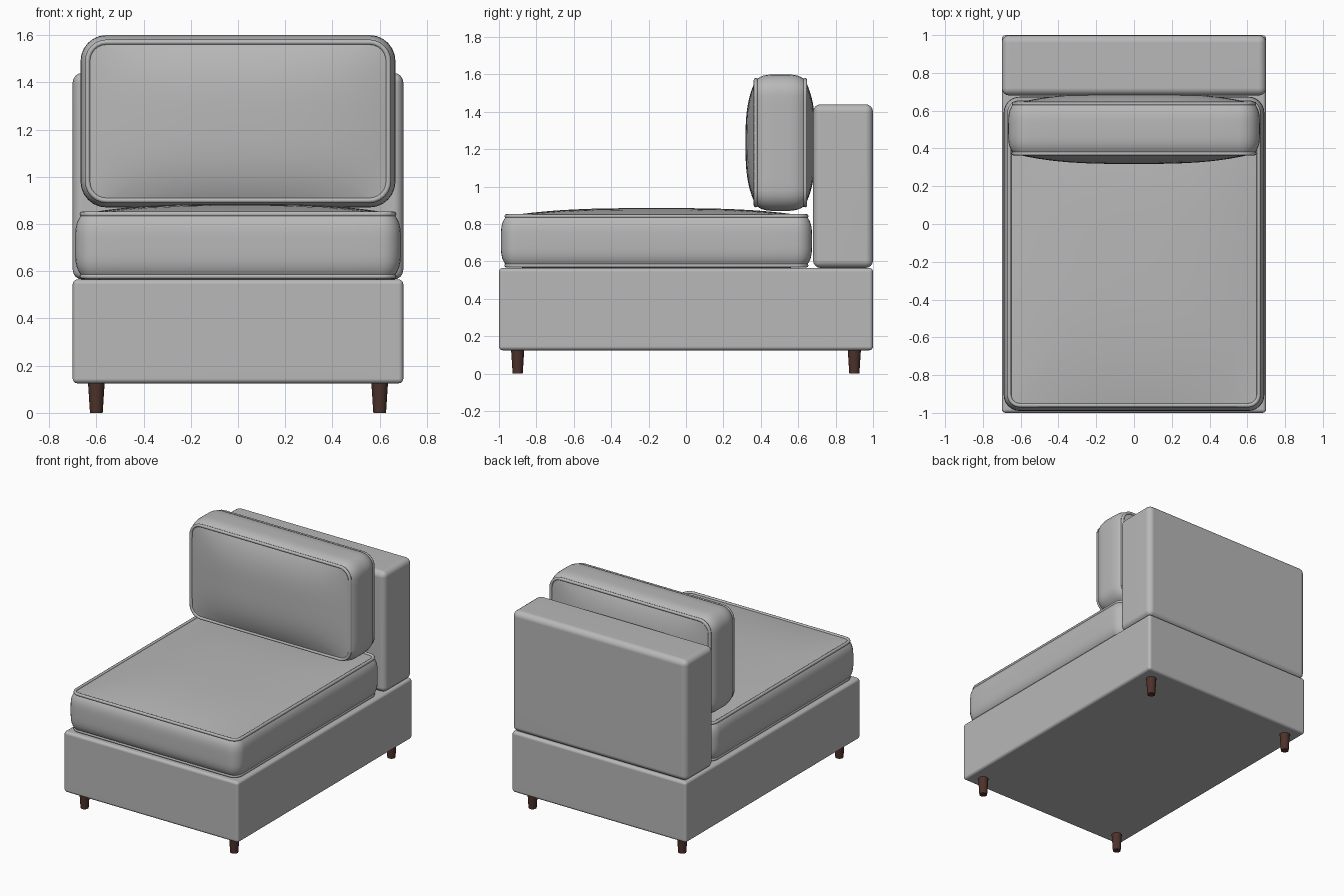
import bpy
import bmesh
import math
from mathutils import Matrix, Vector

cube = bpy.data.objects.get("Cube")
if cube:
    bpy.data.objects.remove(cube, do_unlink=True)


def make_material(name, rgb, roughness):
    mat = bpy.data.materials.new(name)
    mat.use_nodes = True
    mat.diffuse_color = (*rgb, 1)
    bsdf = mat.node_tree.nodes["Principled BSDF"]
    bsdf.inputs["Base Color"].default_value = (*rgb, 1)
    bsdf.inputs["Roughness"].default_value = roughness
    return mat


fabric = make_material("grey fabric", (0.48, 0.48, 0.48), 0.8)
wood = make_material("dark brown wood", (0.075, 0.032, 0.024), 0.5)


def select_only(obj):
    bpy.ops.object.select_all(action="DESELECT")
    obj.select_set(True)
    bpy.context.view_layer.objects.active = obj


def finish(name, bm, mat, angle=40):
    bmesh.ops.recalc_face_normals(bm, faces=bm.faces)
    mesh = bpy.data.meshes.new(name)
    bm.to_mesh(mesh)
    bm.free()
    mesh.materials.append(mat)
    obj = bpy.data.objects.new(name, mesh)
    bpy.context.collection.objects.link(obj)
    select_only(obj)
    bpy.ops.object.shade_smooth_by_angle(angle=math.radians(angle))
    return obj


def rounded_box(name, low, high, radius):
    low, high = Vector(low), Vector(high)
    bm = bmesh.new()
    bmesh.ops.create_cube(bm, size=1)
    bmesh.ops.scale(bm, vec=high - low, verts=bm.verts)
    bmesh.ops.translate(bm, vec=(low + high) / 2, verts=bm.verts)
    bmesh.ops.bevel(bm, geom=bm.edges[:], offset=radius, segments=4,
                    profile=0.5, affect="EDGES")
    obj = finish(name, bm, fabric)
    obj.modifiers.new("flat panels", "WEIGHTED_NORMAL").keep_sharp = True


def outline(hx, hy, r, arc=6, straight=10):
    """Rounded rectangle with evenly divided straight runs."""
    corners = []
    for i, (sx, sy) in enumerate([(1, 1), (-1, 1), (-1, -1), (1, -1)]):
        centre = Vector((sx * (hx - r), sy * (hy - r)))
        angles = [math.pi / 2 * (i + k / arc) for k in range(arc + 1)]
        corners.append([centre + r * Vector((math.cos(a), math.sin(a)))
                        for a in angles])
    points = []
    for i, corner in enumerate(corners):
        start, end = corner[-1], corners[(i + 1) % 4][0]
        points += corner
        points += [start.lerp(end, k / straight) for k in range(1, straight)]
    return points


def cushion(name, hx, hy, corner, seam, crown, matrix, inset=0.03):
    """Boxed cushion: bowed side band, crowned faces, piping on both seams."""
    def face_z(p):
        u, v = abs(p.x) / (hx - inset), abs(p.y) / (hy - inset)
        return seam + crown * max(0, 1 - u ** 3) * max(0, 1 - v ** 3)

    edge = outline(hx - inset, hy - inset, corner - inset)
    scales = [math.sin(math.pi / 2 * k / 14) for k in range(1, 14)]
    rings = []
    for s in scales:
        rings.append([(s * p.x, s * p.y, -face_z(s * p)) for p in edge])
    for k in range(-8, 9):
        t = math.sin(math.pi / 2 * k / 8)
        d = inset * abs(t) ** 4
        rings.append([(p.x, p.y, seam * t)
                      for p in outline(hx - d, hy - d, corner - d)])
    for s in reversed(scales):
        rings.append([(s * p.x, s * p.y, face_z(s * p)) for p in edge])

    bm = bmesh.new()
    loops = [[bm.verts.new(co) for co in ring] for ring in rings]
    n = len(edge)
    for a, b in zip(loops, loops[1:]):
        for i in range(n):
            j = (i + 1) % n
            bm.faces.new((a[i], a[j], b[j], b[i]))
    for loop, side in ((loops[0], -1), (loops[-1], 1)):
        middle = bm.verts.new((0, 0, side * (seam + crown)))
        for i in range(n):
            bm.faces.new((loop[i], loop[(i + 1) % n], middle))
    bm.transform(matrix)
    finish(name, bm, fabric, 60)

    # Piping cords
    for label, side in (("first", -1), ("second", 1)):
        curve = bpy.data.curves.new(f"{name}_{label}_piping", "CURVE")
        curve.dimensions = "3D"
        curve.bevel_depth = 0.011
        curve.bevel_resolution = 2
        spline = curve.splines.new("POLY")
        spline.points.add(n - 1)
        spline.use_cyclic_u = True
        for point, p in zip(spline.points, edge):
            point.co = (*(matrix @ Vector((p.x, p.y, side * seam))), 1)
        curve.materials.append(fabric)
        cord = bpy.data.objects.new(curve.name, curve)
        bpy.context.collection.objects.link(cord)
        select_only(cord)
        bpy.ops.object.convert(target="MESH")
        bpy.ops.object.shade_smooth()


# Upholstered frame
rounded_box("base", (-0.7, -1, 0.125), (0.7, 1, 0.565), 0.02)
rounded_box("backrest", (-0.7, 0.68, 0.565), (0.7, 1, 1.44), 0.04)

# Loose cushions
cushion("seat_cushion", 0.69, 0.832, 0.085, 0.132, 0.043,
        Matrix.Translation((0, -0.158, 0.71)))
cushion("back_cushion", 0.667, 0.365, 0.11, 0.132, 0.055,
        Matrix.Translation((0, 0.505, 1.235)) @ Matrix.Rotation(math.pi / 2, 4, "X"))

# Tapered legs
for end, y in (("front", -0.9), ("back", 0.9)):
    for side, x in (("left", 0.6), ("right", -0.6)):
        bm = bmesh.new()
        bmesh.ops.create_cone(bm, cap_ends=True, segments=20, radius1=0.027,
                              radius2=0.036, depth=0.14,
                              matrix=Matrix.Translation((x, y, 0.07)))
        finish(f"{end}_{side}_leg", bm, wood)
